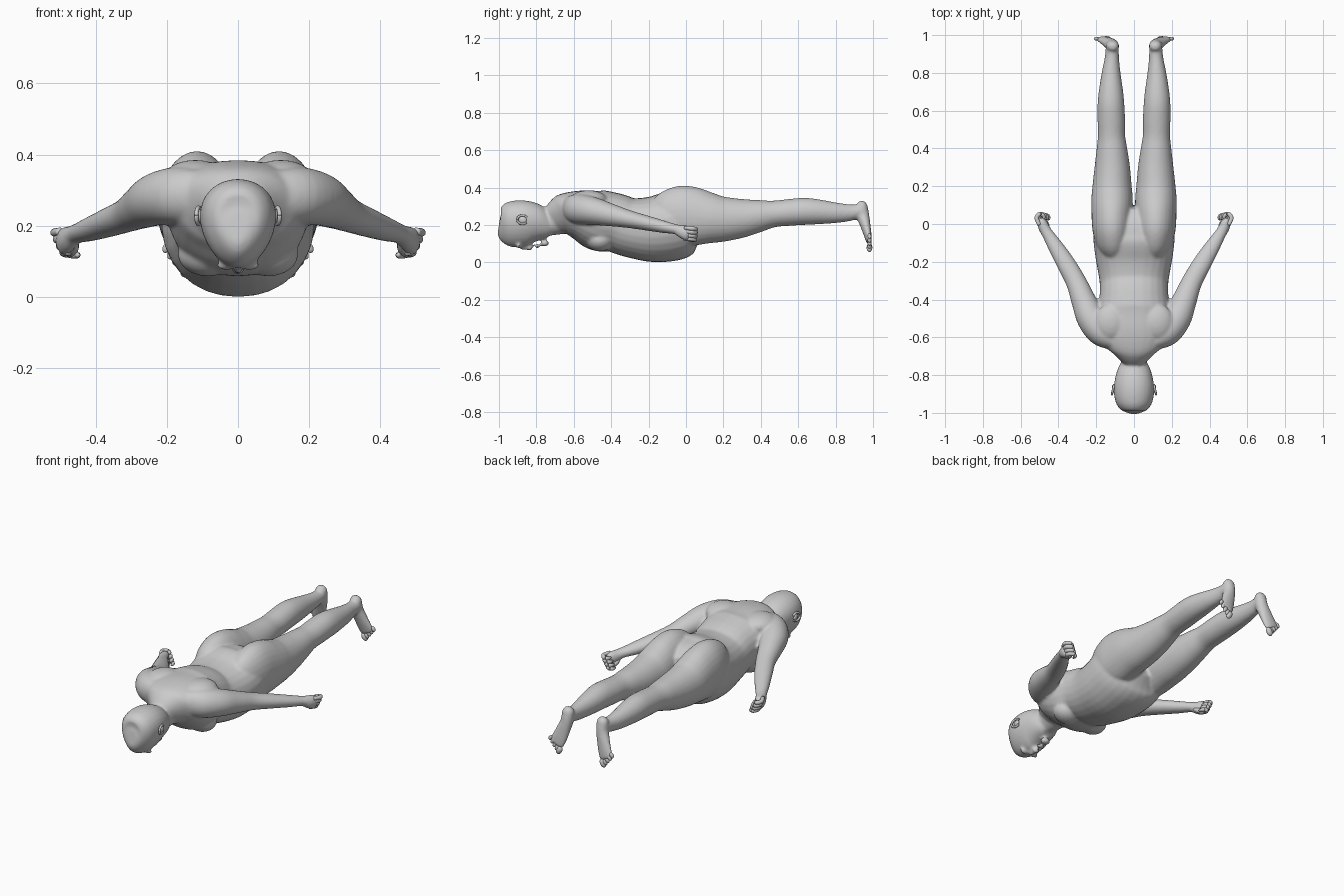
import bpy, bmesh, math
from mathutils import Vector, Matrix

def spline(rows, n=4):
    """Catmull-Rom interpolation of rows of numbers."""
    out = []
    for i in range(len(rows) - 1):
        p0, p1, p2, p3 = (rows[min(max(i + k, 0), len(rows) - 1)] for k in (-1, 0, 1, 2))
        for s in range(n):
            t = s / n
            out.append([0.5 * (2*b + (c - a)*t + (2*a - 5*b + 4*c - d)*t*t + (3*b - a - 3*c + d)*t**3)
                        for a, b, c, d in zip(p0, p1, p2, p3)])
    return out + [list(rows[-1])]

def loft(bm, rows, axis=(1, 0, 0), pinch=0.0, sides=28, power=1.0, mirror=1):
    """Skin oval sections (x, y, z, half width, half depth) along a path."""
    rows = spline(rows)
    pts = [Vector(r[:3]) for r in rows]
    rings = []
    for i, r in enumerate(rows):
        t = (pts[min(i + 1, len(pts) - 1)] - pts[max(i - 1, 0)]).normalized()
        a = Vector(axis)
        a = (a - t * a.dot(t)).normalized()
        b = a.cross(t)
        if b.z < 0:
            b = -b
        ring = []
        for k in range(sides):
            c, s = math.cos(2*math.pi*k/sides), math.sin(2*math.pi*k/sides)
            c = math.copysign(abs(c)**power, c)
            s = math.copysign(abs(s)**power, s)
            v = pts[i] + a * (c * r[3] * (1 + pinch * s)) + b * (s * r[4])
            ring.append(bm.verts.new((v.x * mirror, v.y, v.z)))
        rings.append(ring)
    for r0, r1 in zip(rings, rings[1:]):
        for k in range(sides):
            j = (k + 1) % sides
            bm.faces.new((r0[k], r0[j], r1[j], r1[k]))
    bm.faces.new(rings[0])
    bm.faces.new(rings[-1])

def blob(bm, loc, size, rot=(0, 0, 0), mirror=1):
    m = Matrix.LocRotScale(Vector(loc), None, Vector(size))
    if any(rot):
        from mathutils import Euler
        m = Matrix.LocRotScale(Vector(loc), Euler(rot), Vector(size))
    bmesh.ops.create_uvsphere(bm, u_segments=20, v_segments=12, radius=1,
                              matrix=Matrix.Diagonal((mirror, 1, 1, 1)) @ m)

def finish(bm, name):
    bmesh.ops.recalc_face_normals(bm, faces=bm.faces)
    for f in bm.faces:
        f.smooth = True
    me = bpy.data.meshes.new(name)
    bm.to_mesh(me)
    bm.free()
    ob = bpy.data.objects.new(name, me)
    bpy.context.collection.objects.link(ob)
    return ob

def span(rows):
    """(y, x, top, bottom, half width) -> loft rows."""
    return [(x, y, (t + b) / 2, w, (t - b) / 2) for y, x, t, b, w in rows]

body = bmesh.new()

# torso: shoulders, chest, waist, belly, hips
loft(body, span([
    (-.73, 0, .30, .17, .06), (-.68, 0, .35, .15, .11), (-.63, 0, .375, .145, .17),
    (-.56, 0, .388, .115, .195), (-.47, 0, .388, .062, .197), (-.38, 0, .37, .055, .182),
    (-.30, 0, .345, .028, .183), (-.17, 0, .355, 0, .205), (-.05, 0, .385, .015, .215),
    (.02, 0, .37, .07, .19), (.09, 0, .32, .14, .09)]), power=.92, pinch=.06)

# neck and head
loft(body, [(0, -.82, .21, .065, .07), (0, -.72, .218, .068, .074), (0, -.6, .25, .09, .09)])
loft(body, span([
    (-1, 0, .24, .16, .03), (-.988, 0, .288, .11, .062), (-.955, 0, .318, .085, .09),
    (-.91, 0, .33, .08, .103), (-.86, 0, .33, .083, .105), (-.81, 0, .312, .085, .096),
    (-.77, 0, .27, .088, .08), (-.745, 0, .22, .094, .06), (-.733, 0, .17, .11, .035)]), pinch=.17)

# face: nose, brow, lips, chin
blob(body, (0, -.855, .085), (.014, .036, .018), (.25, 0, 0))
blob(body, (0, -.835, .078), (.02, .014, .017))
blob(body, (0, -.795, .087), (.027, .014, .012))
blob(body, (0, -.755, .102), (.03, .022, .018))
for m in (1, -1):
    blob(body, (.032, -.895, .088), (.03, .012, .014), mirror=m)

    # buttock, thigh, calf
    loft(body, span([
        (-.16, .10, .33, .14, .06), (-.10, .11, .385, .11, .09), (-.03, .115, .41, .09, .105),
        (.05, .116, .40, .088, .109), (.13, .116, .372, .10, .11), (.2, .116, .352, .11, .104),
        (.3, .115, .34, .132, .094), (.4, .117, .334, .165, .081), (.47, .119, .33, .188, .072),
        (.55, .12, .338, .195, .073), (.63, .122, .345, .2, .071), (.7, .122, .338, .203, .065),
        (.8, .121, .32, .21, .05), (.88, .117, .31, .222, .038), (.945, .115, .31, .245, .034)]), mirror=m)

    # foot
    loft(body, [(.113, .937, .328, .017, .015), (.113, .94, .305, .033, .029), (.116, .946, .25, .035, .034),
                (.132, .96, .195, .04, .027), (.15, .972, .145, .045, .02), (.165, .98, .108, .043, .014)],
         axis=(.85, 0, .5), mirror=m)

    # shoulder and arm
    loft(body, [(.11, -.62, .285, .05, .07), (.17, -.575, .285, .075, .08), (.225, -.5, .275, .078, .075),
                (.265, -.41, .255, .066, .062), (.305, -.31, .232, .055, .048), (.36, -.21, .21, .05, .04),
                (.415, -.12, .19, .041, .033), (.452, -.06, .178, .032, .027), (.468, -.035, .172, .03, .029)],
         mirror=m)

    # palm
    loft(body, [(.46, -.05, .174, .028, .026), (.476, -.02, .164, .03, .036), (.488, .01, .155, .026, .04),
                (.494, .025, .15, .016, .03)], mirror=m)

    # breast fullness and shoulder blade
    blob(body, (.085, -.46, .12), (.085, .075, .062), mirror=m)
    blob(body, (.12, -.52, .335), (.09, .1, .05), mirror=m)

skin = finish(body, "body")
rm = skin.modifiers.new("fuse", 'REMESH')
rm.mode = 'VOXEL'
rm.voxel_size = .0075
rm.use_smooth_shade = True
sm = skin.modifiers.new("soften", 'SMOOTH')
sm.factor = .5
sm.iterations = 8

# fingers curled into a loose fist, and thumbs
hand = bmesh.new()
for m in (1, -1):
    for i in range(4):
        b = Vector((.512, .005, .184)).lerp(Vector((.486, .0, .128)), i / 3)
        r = (.011, .0125, .0125, .0115)[i]
        steps = ((-.012, -.01, 0), (.004, .026, -.003), (-.012, .048, -.007), (-.032, .04, -.01), (-.036, .02, -.01))
        loft(hand, [(*(b + Vector(s)), r * k, r * k) for s, k in zip(steps, (1, 1.05, 1, .9, .5))],
             axis=(.3, .1, 1), sides=12, mirror=m)
    loft(hand, [(.46, -.03, .155, .013, .013), (.462, -.005, .135, .014, .014), (.472, .02, .122, .011, .011),
                (.478, .032, .118, .005, .005)], sides=12, mirror=m)
finish(hand, "fingers")

# toes, largest on the inner side
toes = bmesh.new()
for m in (1, -1):
    for i in range(5):
        r = (.017, .0125, .012, .0115, .011)[i]
        t = i / 4
        blob(toes, (.143 + .057 * t, .981, .079 + .06 * t**1.2), (r, r * .9, r * 1.5), (0, -.5, 0), mirror=m)
finish(toes, "toes")

# ears: flat shell with a raised rim
ears = bmesh.new()
for m in (1, -1):
    blob(ears, (.104, -.875, .226), (.012, .024, .02), (0, 0, -.3), mirror=m)
    ring = []
    for k in range(13):
        a = math.radians(-60 + 290 * k / 12)
        ring.append((.111 + .006 * math.sin(a), -.875 - .027 * math.sin(a), .228 + .023 * math.cos(a), .006, .006))
    loft(ears, ring, axis=(1, 0, 0), sides=10, mirror=m)
finish(ears, "ears")
